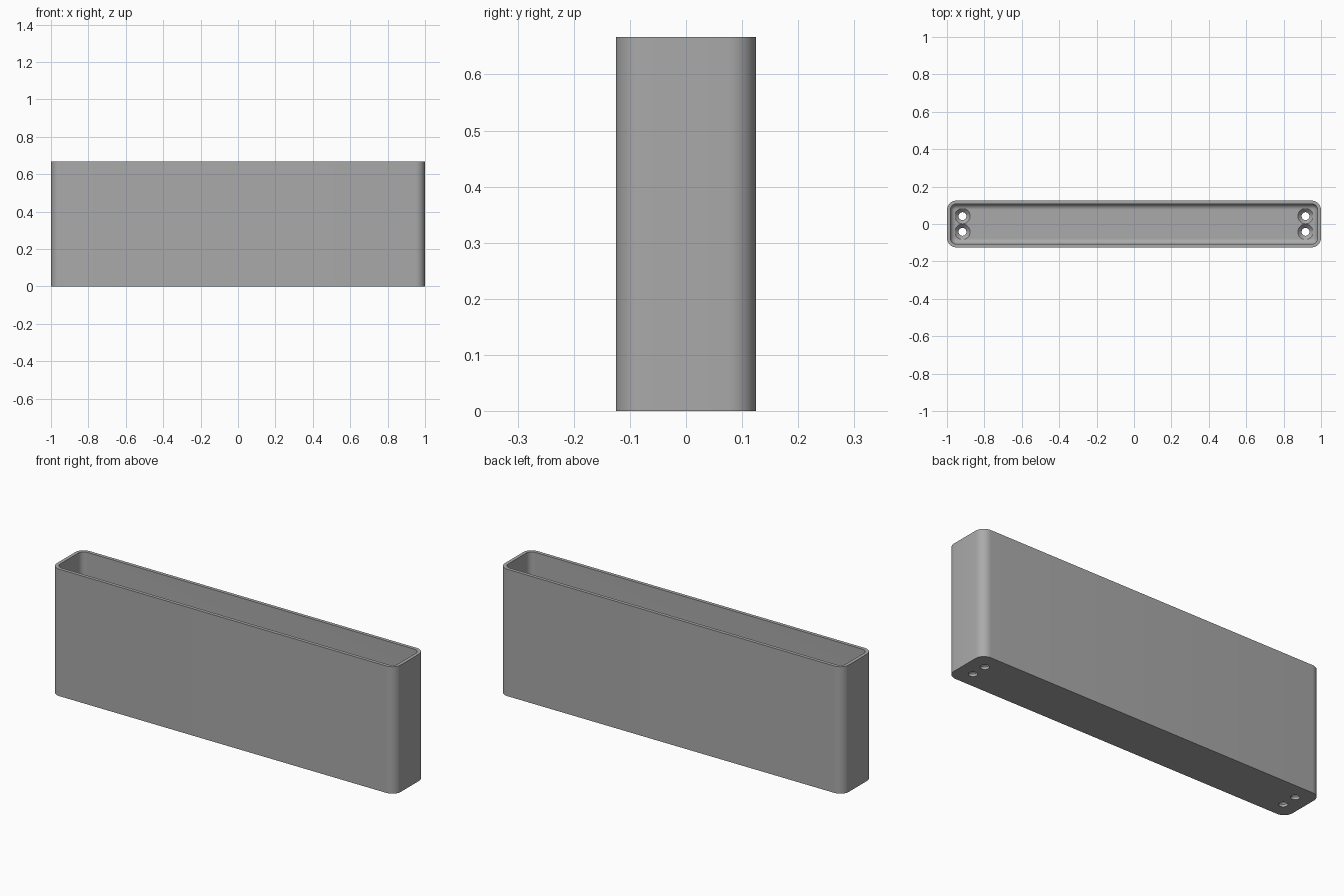
import bpy, bmesh
from math import sin, cos, pi

cube = bpy.data.objects.get("Cube")
if cube:
    bpy.data.objects.remove(cube, do_unlink=True)

HX, HY, H = 1.0, 0.125, 0.667
RADIUS, WALL, FLOOR, FILLET = 0.05, 0.018, 0.033, 0.03
SEG = 10

grey = bpy.data.materials.new("plain grey")
grey.use_nodes = True
colour = (0.4, 0.4, 0.4, 1)
grey.diffuse_color = colour
grey.node_tree.nodes["Principled BSDF"].inputs["Base Color"].default_value = colour


def make_object(name, bm):
    bmesh.ops.recalc_face_normals(bm, faces=bm.faces)
    mesh = bpy.data.meshes.new(name)
    bm.to_mesh(mesh)
    bm.free()
    mesh.materials.append(grey)
    obj = bpy.data.objects.new(name, mesh)
    bpy.context.collection.objects.link(obj)
    return obj


def rounded_ring(bm, inset, z):
    """Rounded rectangle of vertices, inset from the outer outline."""
    r = RADIUS - inset
    ring = []
    for corner, (sx, sy) in enumerate([(1, 1), (-1, 1), (-1, -1), (1, -1)]):
        for i in range(SEG + 1):
            a = (corner + i / SEG) * pi / 2
            ring.append(bm.verts.new((sx * (HX - RADIUS) + r * cos(a),
                                      sy * (HY - RADIUS) + r * sin(a), z)))
    return ring


def circle_ring(bm, x, y, r, z, n=32):
    return [bm.verts.new((x + r * cos(2 * pi * i / n), y + r * sin(2 * pi * i / n), z))
            for i in range(n)]


def loft(bm, rings):
    """Join successive rings with quads and cap both ends."""
    for a, b in zip(rings, rings[1:]):
        for i in range(len(a)):
            j = (i + 1) % len(a)
            bm.faces.new((a[i], a[j], b[j], b[i]))
    bm.faces.new(rings[0])
    bm.faces.new(rings[-1])


# Open tray: outer wall, rim, inner wall, then a fillet into the floor
section = [(0, 0), (0, H), (WALL, H)]
for i in range(9):
    a = i / 8 * pi / 2
    section.append((WALL + FILLET * (1 - cos(a)), FLOOR + FILLET * (1 - sin(a))))
bm = bmesh.new()
loft(bm, [rounded_ring(bm, inset, z) for inset, z in section])
tray = make_object("tray_body", bm)

# Countersunk screw hole cutters, a pair at each end
HOLE, SINK = 0.021, 0.041
profile = [(HOLE, -0.05), (HOLE, FLOOR - (SINK - HOLE)), (SINK, FLOOR), (SINK, 0.12)]
bm = bmesh.new()
for x in (-0.917, 0.917):
    for y in (-0.042, 0.042):
        loft(bm, [circle_ring(bm, x, y, r, z) for r, z in profile])
cutter = make_object("screw_hole_cutter", bm)
cutter.hide_render = True
cutter.hide_viewport = False
cutter.display_type = 'WIRE'

cut = tray.modifiers.new("screw_holes", 'BOOLEAN')
cut.operation = 'DIFFERENCE'
cut.solver = 'EXACT'
cut.object = cutter

# Apply the cut, remove the helper and smooth the rounded surfaces
bpy.ops.object.select_all(action='DESELECT')
bpy.context.view_layer.objects.active = tray
tray.select_set(True)
bpy.ops.object.modifier_apply(modifier=cut.name)
bpy.data.objects.remove(cutter, do_unlink=True)
bpy.ops.object.shade_smooth_by_angle(angle=pi / 6)
